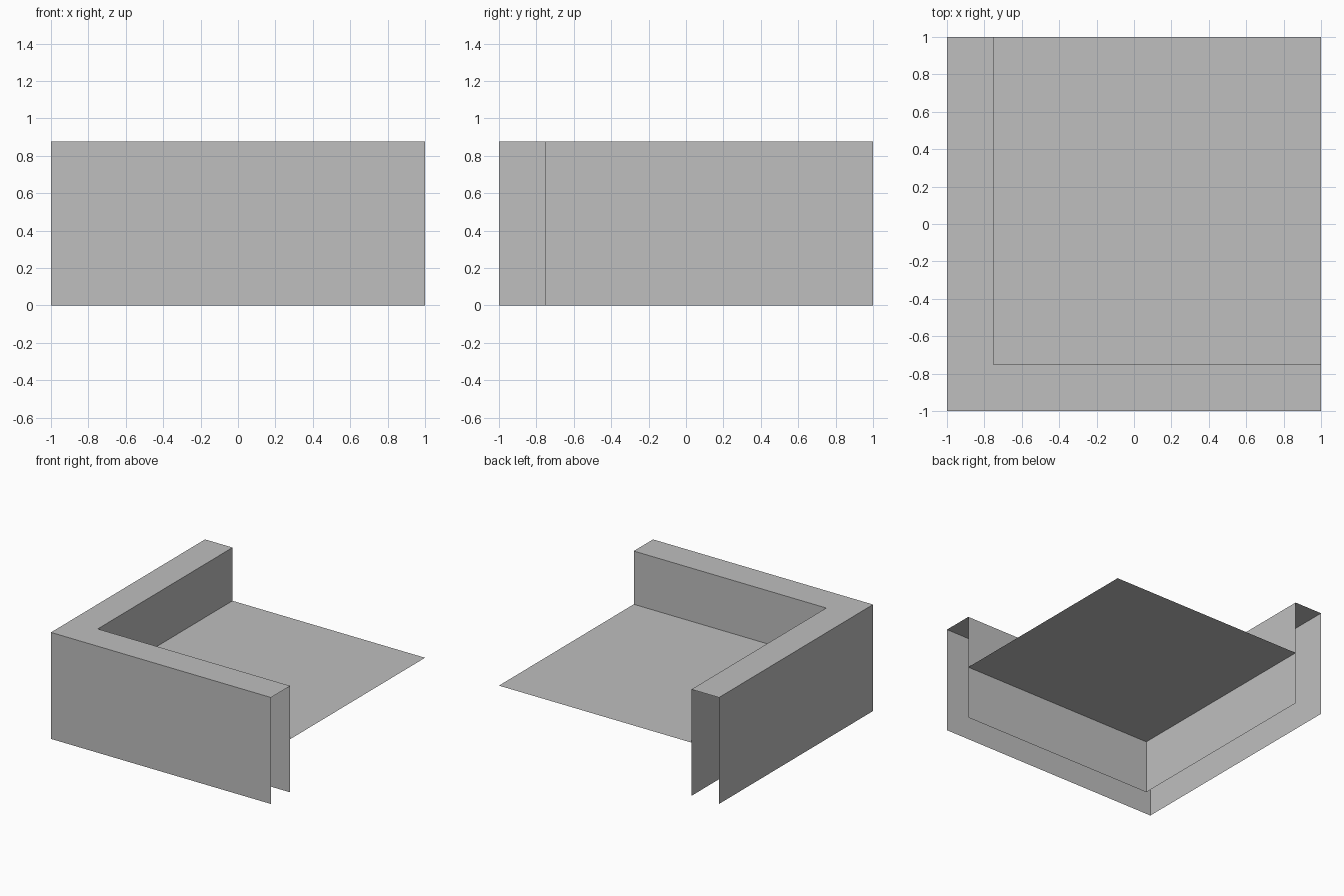
import bpy

cube = bpy.data.objects.get("Cube")
if cube:
    bpy.data.objects.remove(cube, do_unlink=True)

OUT, INN, TOP = 1.0, 0.75, 0.875   # outer edge, inner wall line, wall height
FLOOR = TOP / 2

grey = bpy.data.materials.new("plain grey")
grey.use_nodes = True
colour = (0.52, 0.52, 0.52, 1)
grey.diffuse_color = colour
grey.node_tree.nodes["Principled BSDF"].inputs["Base Color"].default_value = colour


def add_mesh(name, verts, faces):
    mesh = bpy.data.meshes.new(name)
    mesh.from_pydata(verts, [], faces)
    mesh.materials.append(grey)
    obj = bpy.data.objects.new(name, mesh)
    bpy.context.collection.objects.link(obj)
    return obj


def corner_path(d, z):
    """L-shaped path: back end, corner, side end, at offset d."""
    return [(-d, OUT, z), (-d, -d, z), (OUT, -d, z)]


# Hollow L-shaped wall: outer skin, top and inner skin, open below and at both ends
rows = [corner_path(OUT, 0), corner_path(OUT, TOP),
        corner_path(INN, TOP), corner_path(INN, 0)]
verts = [p for row in rows for p in row]
faces = [(r * 3 + i, r * 3 + i + 1, r * 3 + i + 4, r * 3 + i + 3)
         for r in range(3) for i in range(2)]
add_mesh("corner_wall", verts, faces)

# Thin floor sheet at half the wall height
add_mesh("floor", [(-INN, -INN, FLOOR), (OUT, -INN, FLOOR),
                   (OUT, OUT, FLOOR), (-INN, OUT, FLOOR)], [(0, 1, 2, 3)])
